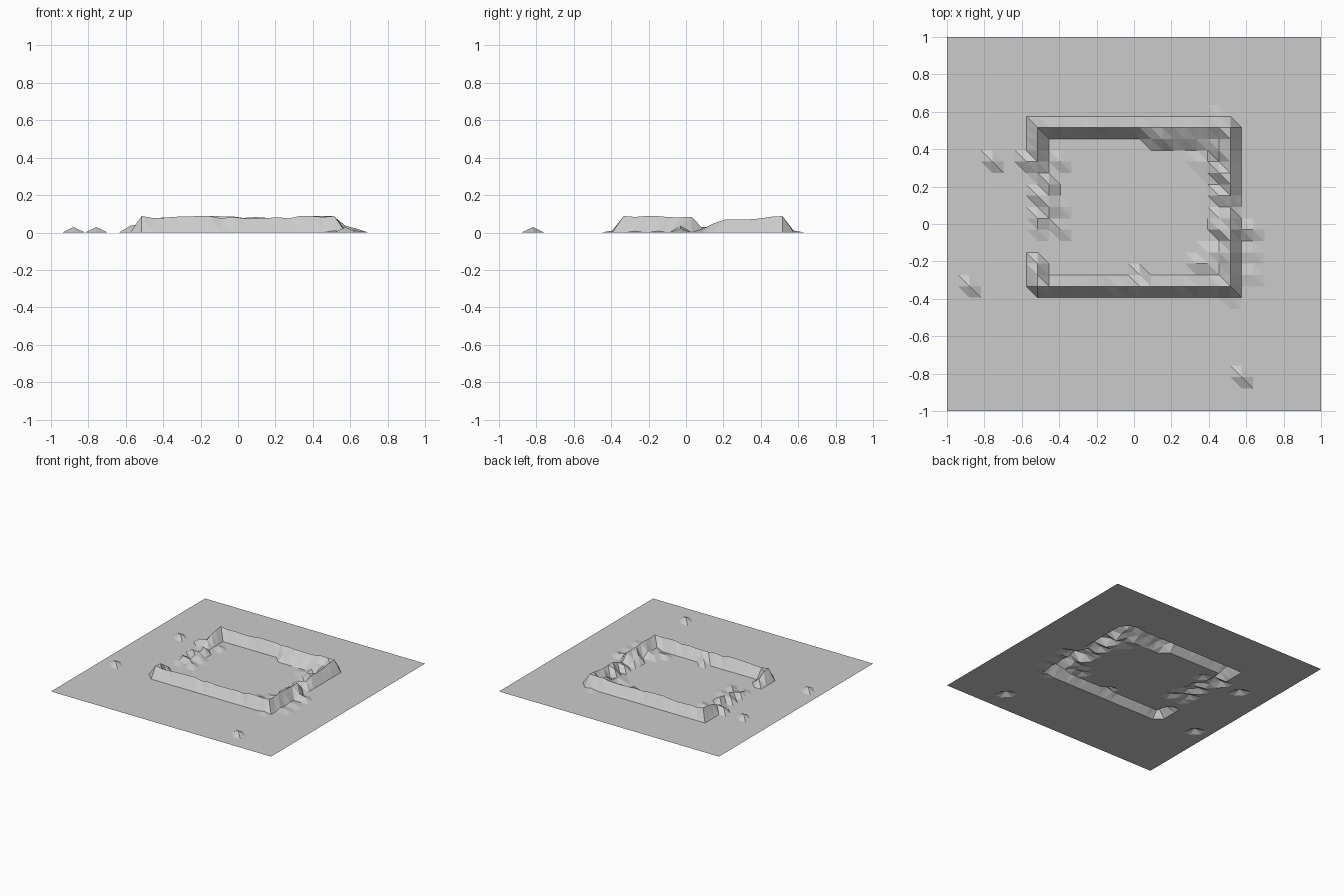
import bpy, bmesh, random

if "Cube" in bpy.data.objects:
    bpy.data.objects.remove(bpy.data.objects["Cube"])

random.seed(4)
N = 33                      # cells per side
STEP = 2 / N
height = {}                 # (column, row) -> z; everything else is flat


def wall(cells, low=0.074, high=0.09):
    for c in cells:
        height[c] = random.uniform(low, high)


def rubble(z, *cells):
    for c in cells:
        height[c] = z


# four wall crests, each one grid point wide
wall((i, 25) for i in range(8, 26))
wall((i, 11) for i in range(8, 26))
wall((25, j) for j in range(11, 26))
wall((8, j) for j in (12, 24))
rubble(0.088, (8, 11), (25, 11), (8, 25), (25, 25))

# crumbled west wall
rubble(0.07, (8, 23))
rubble(0.045, (8, 13), (8, 22), (9, 20))
rubble(0.015, (8, 21), (8, 16), (9, 17), (10, 18))
rubble(0.03, (9, 18), (9, 19), (8, 19), (8, 17))
rubble(0.036, (7, 22))
rubble(0.02, (10, 22), (10, 16))

# breach and slumped stones in the east wall
rubble(0.02, (25, 18))
rubble(0.05, (25, 19), (24, 16), (24, 21))
rubble(0.07, (25, 20), (25, 21), (25, 22))
rubble(0.035, (24, 19), (24, 14), (24, 17), (24, 23), (26, 16))
rubble(0.02, (24, 13), (23, 14), (23, 13), (22, 13), (23, 22), (27, 16), (24, 12))
rubble(0.01, (23, 21), (22, 22), (26, 14), (27, 12), (27, 14), (25, 10), (26, 12), (24, 26))

# slumped inner side of the north wall, heap inside the south wall
for i in range(18, 25):
    height[i, 24] = random.uniform(0.035, 0.06)
rubble(0.025, (23, 23))
rubble(0.076, (17, 11), (18, 11))
rubble(0.035, (17, 12))

# scattered stones
rubble(0.029, (4, 22), (2, 11), (26, 3))

# terrain sheet
bm = bmesh.new()
v = [[bm.verts.new((-1 + i * STEP, -1 + j * STEP, height.get((i, j), 0)))
      for j in range(N + 1)] for i in range(N + 1)]
for i in range(N):
    for j in range(N):
        a, b, c, d = v[i][j], v[i + 1][j], v[i + 1][j + 1], v[i][j + 1]
        bm.faces.new((a, b, d))
        bm.faces.new((b, c, d))
mesh = bpy.data.meshes.new("ruined_wall_ground")
bm.to_mesh(mesh)
bm.free()
bpy.context.collection.objects.link(bpy.data.objects.new("ruined_wall_ground", mesh))
